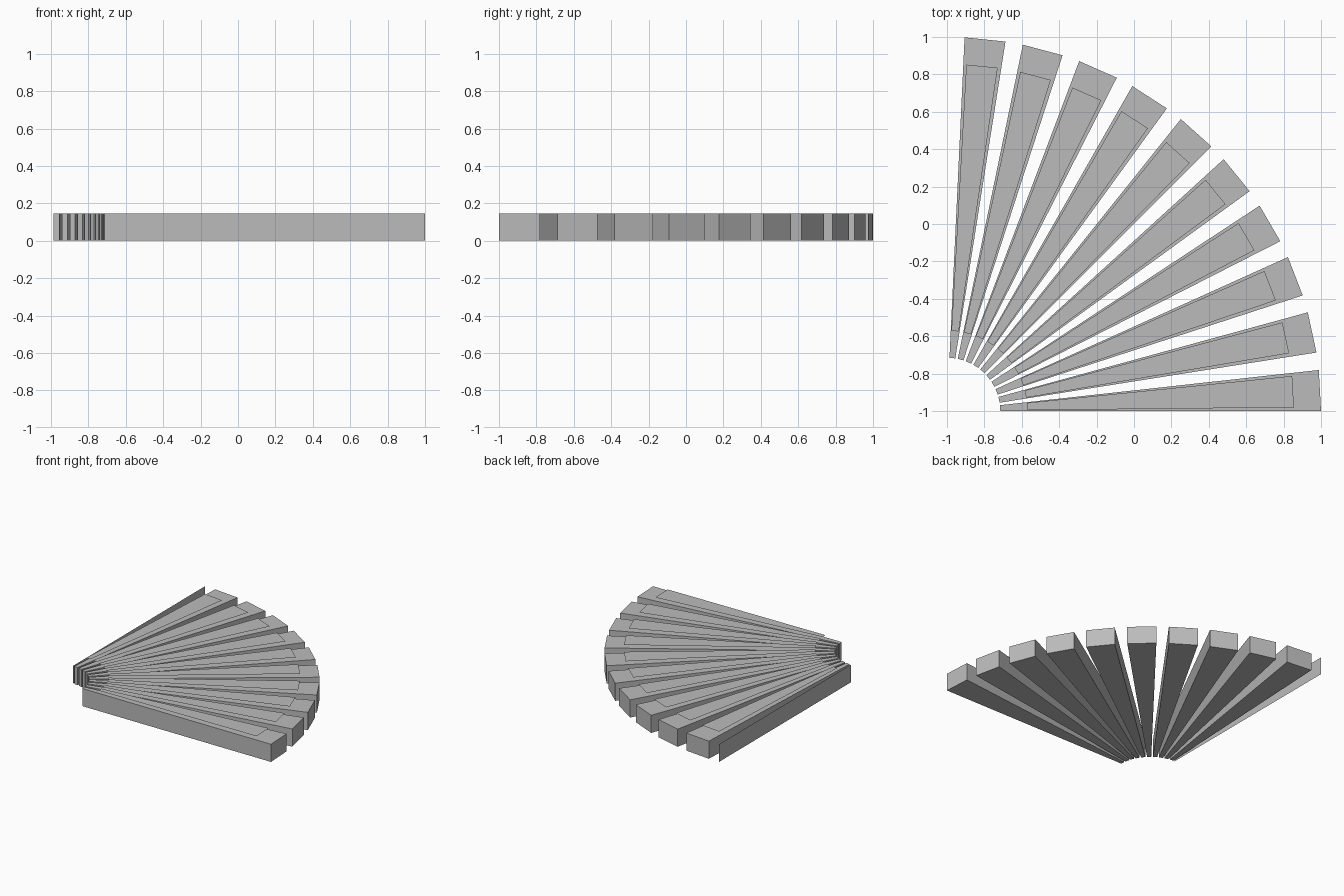
import bpy
import bmesh
from math import radians, sin, cos

cube = bpy.data.objects.get("Cube")
if cube:
    bpy.data.objects.remove(cube, do_unlink=True)

COUNT, STEP, SPAN = 10, 9.0, 6.3
INNER, OUTER, HEIGHT = 0.285, 2.0, 0.145
SHEET_Z = HEIGHT + 0.02

grey = bpy.data.materials.new("plain grey")
grey.use_nodes = True
grey.diffuse_color = (0.5, 0.5, 0.5, 1)
grey.node_tree.nodes["Principled BSDF"].inputs["Base Color"].default_value = (0.5, 0.5, 0.5, 1)


def fan_point(radius, degrees, z):
    """Point measured from the pivot at the corner of the quarter circle."""
    a = radians(degrees)
    return (-1 + radius * cos(a), -1 + radius * sin(a), z)


def add_object(name, corners, thickness=0):
    bm = bmesh.new()
    face = bm.faces.new([bm.verts.new(c) for c in corners])
    if thickness:
        top = bmesh.ops.extrude_face_region(bm, geom=[face])
        verts = [v for v in top["geom"] if isinstance(v, bmesh.types.BMVert)]
        bmesh.ops.translate(bm, verts=verts, vec=(0, 0, thickness))
        bmesh.ops.recalc_face_normals(bm, faces=bm.faces)
    mesh = bpy.data.meshes.new(name)
    bm.to_mesh(mesh)
    bm.free()
    mesh.materials.append(grey)
    obj = bpy.data.objects.new(name, mesh)
    bpy.context.collection.objects.link(obj)


def sector(r0, r1, a0, a1, z):
    return [fan_point(r0, a0, z), fan_point(r1, a0, z),
            fan_point(r1, a1, z), fan_point(r0, a1, z)]


for i in range(COUNT):
    start = i * STEP
    # Tapered solid blade
    add_object(f"blade_{i + 1}", sector(INNER, OUTER, start, start + SPAN, 0), HEIGHT)
    # Thin cover sheet just above the blade
    add_object(f"cover_sheet_{i + 1}",
               sector(0.43, 1.855, start + 0.6, start + SPAN - 0.5, SHEET_Z))

# Upright end panel closing the quarter circle
add_object("end_panel", [fan_point(INNER, 90, 0), fan_point(OUTER, 90, 0),
                         fan_point(OUTER, 90, HEIGHT), fan_point(INNER, 90, HEIGHT)])
